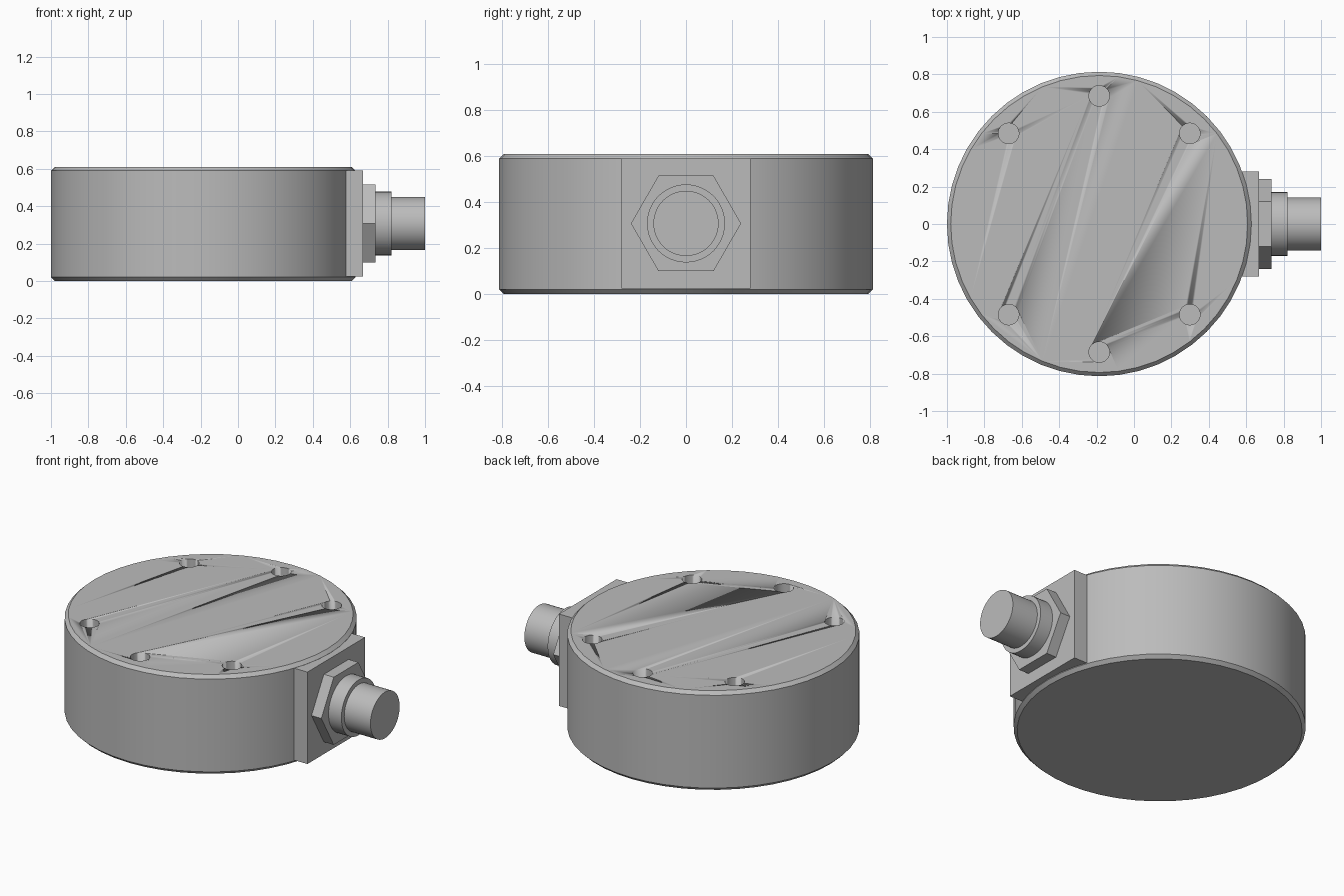
import bpy
import math
from mathutils import Matrix

cube = bpy.data.objects.get("Cube")
if cube:
    bpy.data.objects.remove(cube, do_unlink=True)

BODY_X, BODY_R, HEIGHT = -0.186, 0.814, 0.61
MID_Z = 0.307

metal = bpy.data.materials.new("grey metal")
metal.use_nodes = True
metal.diffuse_color = (0.5, 0.5, 0.5, 1)
metal.node_tree.nodes["Principled BSDF"].inputs["Base Color"].default_value = (0.5, 0.5, 0.5, 1)


def finish(name):
    obj = bpy.context.object
    obj.name = name
    obj.data.materials.append(metal)
    bpy.ops.object.shade_smooth_by_angle(angle=math.radians(30))
    return obj


def cylinder(name, radius, depth, location, sides=48, along_x=False):
    bpy.ops.mesh.primitive_cylinder_add(vertices=sides, radius=radius, depth=depth)
    obj = bpy.context.object
    turn = Matrix.Rotation(math.pi / 2, 4, 'Y') if along_x else Matrix()
    obj.data.transform(Matrix.Translation(location) @ turn)
    return finish(name)


# Round body with chamfered rims
body = cylinder("body", BODY_R, HEIGHT, (BODY_X, 0, HEIGHT / 2))
chamfer = body.modifiers.new("rim chamfer", 'BEVEL')
chamfer.width = 0.02
chamfer.segments = 1
chamfer.limit_method = 'ANGLE'
chamfer.angle_limit = math.radians(40)

# Blind bolt holes, three at the back and three at the front
for i, angle in enumerate((45, 90, 135, 225, 270, 315)):
    a = math.radians(angle)
    spot = (BODY_X + 0.685 * math.cos(a), 0.685 * math.sin(a), HEIGHT)
    cutter = cylinder(f"bolt_hole_cutter_{i + 1}", 0.055, 0.6, spot, sides=32)
    cutter.hide_render = True
    cutter.hide_set(True)
    cut = body.modifiers.new(f"bolt hole {i + 1}", 'BOOLEAN')
    cut.operation = 'DIFFERENCE'
    cut.solver = 'EXACT'
    cut.object = cutter

# Flat mounting block on the left side
bpy.ops.mesh.primitive_cube_add(size=1)
block = bpy.context.object
block.data.transform(Matrix.Translation((0.603, 0, MID_Z)) @ Matrix.Diagonal((0.13, 0.56, 0.565, 1)))
finish("connector_block")

# Connector: hex nut, collar and plug, each from start x to end x
for name, radius, start, end, sides in (
    ("hex_nut", 0.24, 0.66, 0.735, 6),
    ("collar", 0.17, 0.72, 0.822, 48),
    ("plug", 0.142, 0.81, 1.0, 48),
):
    cylinder(name, radius, end - start, ((start + end) / 2, 0, MID_Z), sides, along_x=True)
